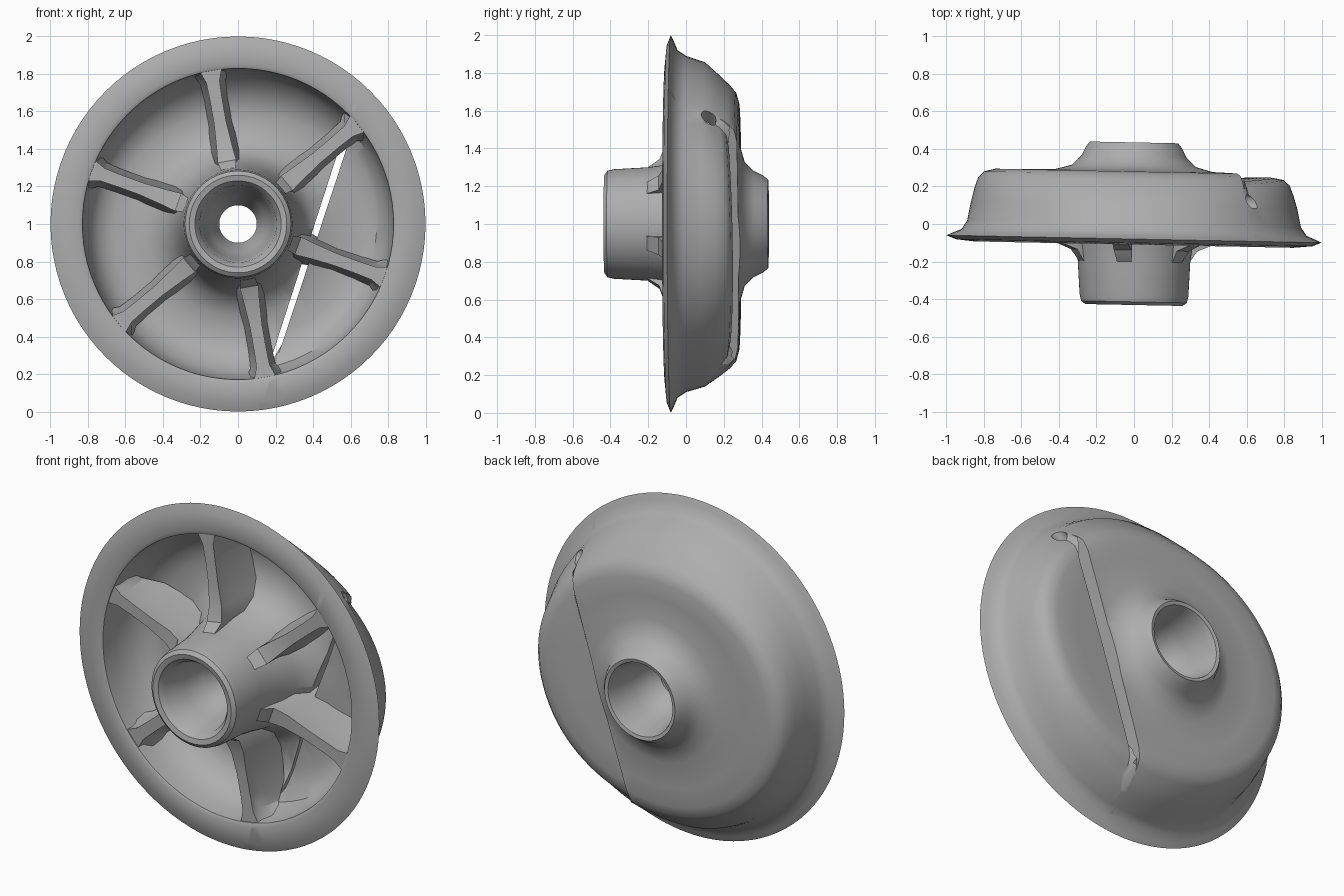
import bpy, bmesh, math
from mathutils import Vector, Matrix

if "Cube" in bpy.data.objects:
    bpy.data.objects.remove(bpy.data.objects["Cube"], do_unlink=True)

grey = bpy.data.materials.new("plain grey")
grey.use_nodes = True
colour = (0.42, 0.42, 0.42, 1)
grey.diffuse_color = colour
grey.node_tree.nodes["Principled BSDF"].inputs["Base Color"].default_value = colour

TILT = -0.02


def clamp(v):
    return max(0.0, min(1.0, v))


def place(x, y, z):
    """Wheel axis runs along y at height 1, leaning very slightly."""
    return Vector((x, y + TILT * x, z + 1))


def finish(bm, name):
    bmesh.ops.recalc_face_normals(bm, faces=bm.faces)
    mesh = bpy.data.meshes.new(name)
    bm.to_mesh(mesh)
    bm.free()
    obj = bpy.data.objects.new(name, mesh)
    bpy.context.collection.objects.link(obj)
    mesh.materials.append(grey)
    return obj


def activate(obj):
    bpy.ops.object.select_all(action='DESELECT')
    obj.select_set(True)
    bpy.context.view_layer.objects.active = obj


def cut(obj, cutter):
    mod = obj.modifiers.new("cut", 'BOOLEAN')
    mod.operation = 'DIFFERENCE'
    mod.solver = 'EXACT'
    mod.object = cutter
    cutter.hide_render = True
    activate(obj)
    bpy.ops.object.modifier_apply(modifier=mod.name)
    bpy.data.objects.remove(cutter, do_unlink=True)


# Wheel body cross-section (radius, depth): bore, front hub, bowl, flange, drum, back hub
profile = [
    (.10, .05), (.10, -.02), (.15, -.12), (.185, -.25), (.205, -.39), (.23, -.425),
    (.26, -.432), (.282, -.415), (.29, -.38), (.30, -.2), (.315, -.1), (.345, .05),
    (.40, .14), (.5, .19), (.66, .2), (.74, .17), (.79, .1), (.82, 0), (.83, -.1),
    (.85, -.11), (.95, -.1), (1, -.08), (.97, -.066), (.92, -.045), (.89, 0),
    (.87, .1), (.85, .18), (.83, .235), (.80, .265), (.74, .28), (.6, .282),
    (.42, .285), (.33, .31), (.28, .36), (.255, .41), (.235, .435), (.215, .43),
    (.2, .38), (.18, .25), (.14, .14), (.10, .1)]
SEGMENTS = 96

bm = bmesh.new()
rings = []
for i in range(SEGMENTS):
    a = 2 * math.pi * i / SEGMENTS
    s = math.sin(a)
    ring = []
    for r, y in profile:
        # the bowl is rounder towards the top and bottom than at the sides
        amount = (.13 if s > 0 else .09) * s * s
        k = 1 - amount * clamp((y - .08) / .17) * clamp((r - .4) / .3)
        ring.append(bm.verts.new((r * k * math.cos(a), y, r * k * s)))
    rings.append(ring)
n = len(profile)
for i in range(SEGMENTS):
    p, q = rings[i], rings[(i + 1) % SEGMENTS]
    for j in range(n):
        bm.faces.new((p[j], q[j], q[(j + 1) % n], p[(j + 1) % n]))

# Side panel beyond the slit sits a step lower than the main plate
low, high = Vector((.16, 0, -.77)), Vector((.59, 0, .56))
along = (high - low).normalized()
across = Vector((along.z, 0, -along.x))
for offset in (.005, .03):
    bmesh.ops.bisect_plane(bm, geom=bm.verts[:] + bm.edges[:] + bm.faces[:],
                           plane_co=low + across * offset, plane_no=across)
for v in bm.verts:
    s = (v.co - low).dot(across)
    if s > .029 and v.co.y > .1:
        v.co.y -= .045 * clamp((v.co.y - .1) / .1) * (1 - .7 * clamp(s / .4))
for v in bm.verts:
    v.co = place(*v.co)
body = finish(bm, "wheel_body")

# Slit cut through the back plate
bm = bmesh.new()
outline = [(low.x, low.z), (.235, -.64), (.575, .39), (high.x, high.z)]
face = bm.faces.new([bm.verts.new((x, .06, z + 1)) for x, z in outline])
out = bmesh.ops.extrude_face_region(bm, geom=[face])
for v in out["geom"]:
    if isinstance(v, bmesh.types.BMVert):
        v.co.y = .5
cut(body, finish(bm, "slit_cutter"))

# Small opening through the drum at the upper end of the slit
bm = bmesh.new()
spin = Vector((0, 0, 1)).rotation_difference(Vector((.75, 0, .66))).to_matrix().to_4x4()
bmesh.ops.create_cone(bm, cap_ends=True, segments=12, radius1=.04, radius2=.04, depth=.3,
                      matrix=Matrix.Translation((.62, .12, 1.56)) @ spin)
cut(body, finish(bm, "drum_hole_cutter"))

# Spoke sections: radius, front depth, back depth, half width
sections = [(.24, -.25, .2, .03), (.3, -.2, .2, .04), (.34, -.14, .2, .05),
            (.42, -.11, .2, .042), (.55, -.1, .2, .033), (.68, -.095, .18, .033),
            (.77, -.095, .1, .036), (.835, -.095, .0, .06)]
spokes = []
for k in range(6):
    a = math.radians(100 + 60 * k)
    c, s = math.cos(a), math.sin(a)
    bm = bmesh.new()
    loops = []
    for r, front, back, w in sections:
        mid = front + .35 * (back - front)
        pts = [(-w, front), (w, front), (w, mid), (w * 1.9, back), (-w * 1.9, back), (-w, mid)]
        loops.append([bm.verts.new(place(r * c - t * s, y, r * s + t * c)) for t, y in pts])
    for p, q in zip(loops, loops[1:]):
        for j in range(6):
            bm.faces.new((p[j], p[(j + 1) % 6], q[(j + 1) % 6], q[j]))
    bm.faces.new(loops[0])
    bm.faces.new(loops[-1])
    spokes.append(finish(bm, f"spoke_{k + 1}"))

for obj in [body] + spokes:
    activate(obj)
    bpy.ops.object.shade_smooth_by_angle(angle=math.radians(35))
